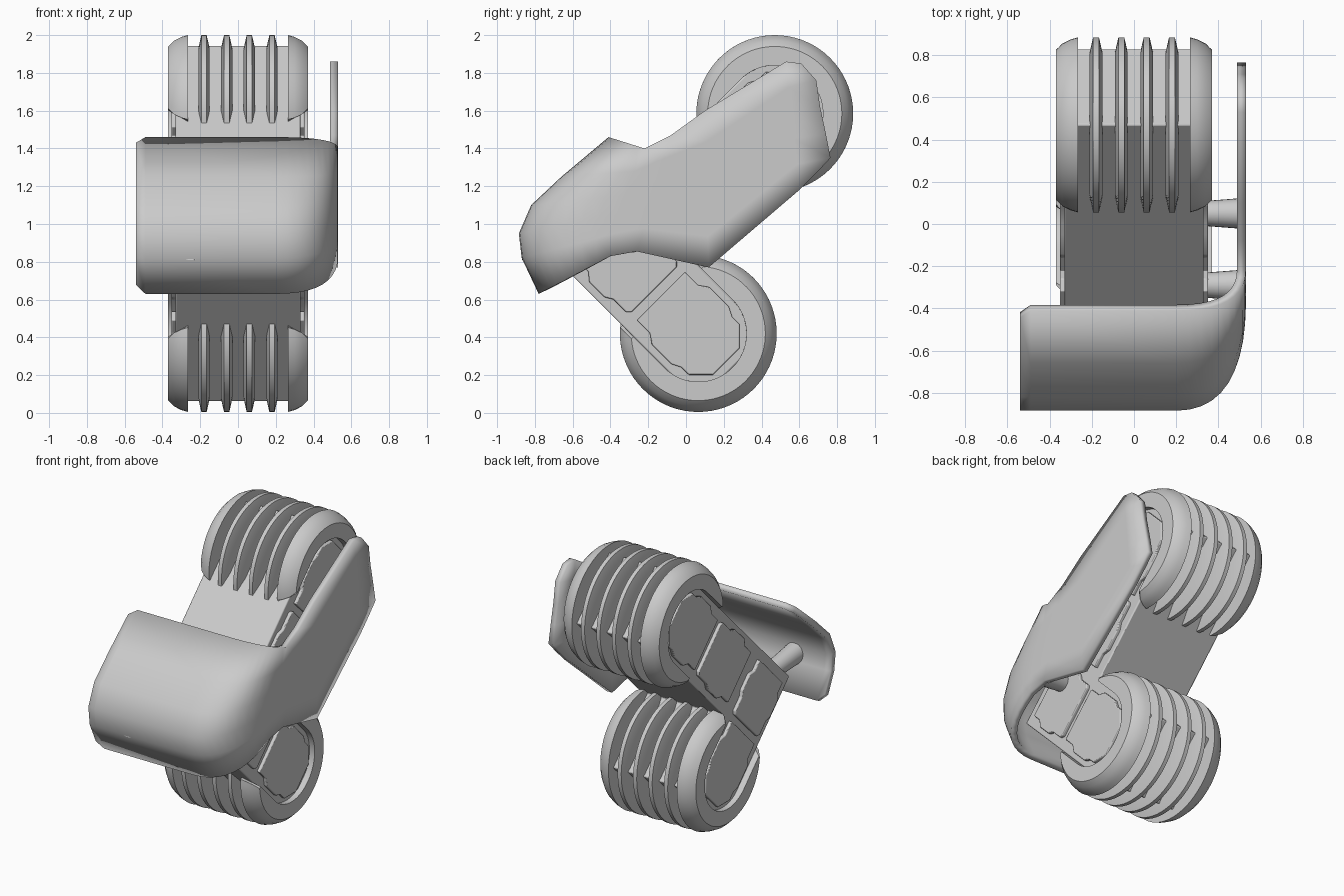
import bpy
import bmesh
from math import pi, sin, cos, asin, radians
from mathutils import Vector

default_cube = bpy.data.objects.get("Cube")
if default_cube:
    bpy.data.objects.remove(default_cube, do_unlink=True)

grey = bpy.data.materials.new("light_grey")
grey.use_nodes = True
grey.diffuse_color = (0.6, 0.6, 0.6, 1)
grey.node_tree.nodes["Principled BSDF"].inputs["Base Color"].default_value = (0.6, 0.6, 0.6, 1)

# Joint layout in the side plane (y, z)
upper_end = Vector((0.47, 1.585))
lower_end = Vector((0.065, 0.42))
knee = Vector((-0.315, 0.80))
upper_dir = Vector((1, 1)).normalized()
lower_dir = Vector((1, -1)).normalized()
half = 0.255


def place(centre, axis, along, across):
    side = Vector((-axis.y, axis.x))
    return centre + axis * along + side * across


def finish(name, verts, faces, recalc=True, angle=35):
    mesh = bpy.data.meshes.new(name)
    bm = bmesh.new()
    made = [bm.verts.new(v) for v in verts]
    for face in faces:
        bm.faces.new([made[i] for i in face])
    if recalc:
        bmesh.ops.recalc_face_normals(bm, faces=bm.faces)
    bm.to_mesh(mesh)
    bm.free()
    obj = bpy.data.objects.new(name, mesh)
    bpy.context.collection.objects.link(obj)
    mesh.materials.append(grey)
    smooth(obj, angle)
    return obj


def smooth(obj, angle):
    bpy.ops.object.select_all(action="DESELECT")
    obj.select_set(True)
    bpy.context.view_layer.objects.active = obj
    bpy.ops.object.shade_smooth_by_angle(angle=radians(angle))


def prism(name, outline, x0, x1):
    n = len(outline)
    verts = [(x, p[0], p[1]) for x in (x0, x1) for p in outline]
    faces = [list(range(n)), list(range(n, 2 * n))]
    faces += [(i, (i + 1) % n, (i + 1) % n + n, i + n) for i in range(n)]
    return finish(name, verts, faces)


def bevel(obj, width):
    mod = obj.modifiers.new("soft_edges", "BEVEL")
    mod.width = width
    mod.segments = 2


# Bent body with a square end inside each pad
corner = Vector((half * 2 ** 0.5, 0))
body = prism("bent_body", [
    place(upper_end, upper_dir, half, half),
    place(upper_end, upper_dir, half, -half),
    knee + corner,
    place(lower_end, lower_dir, half, half),
    place(lower_end, lower_dir, half, -half),
    knee - corner], -0.33, 0.33)
bevel(body, 0.008)


# Side panels with stepped edges
def panel(name, centre, axis, start, end, chamfer):
    span = end - start
    right = [(start, 0.18), (start + span * 0.2, 0.18), (start + span * 0.3, 0.215),
             (start + span * 0.6, 0.215), (start + span * 0.7, 0.19),
             (end - chamfer, 0.19), (end, 0.19 - chamfer)]
    outline = right + [(a, -b) for a, b in reversed(right)]
    points = [place(centre, axis, a, b) for a, b in outline]
    for side, word in ((1, "left"), (-1, "right")):
        obj = prism(f"{word}_{name}", points, side * 0.32, side * 0.352)
        bevel(obj, 0.006)


for word, centre, axis, reach in (("upper", upper_end, upper_dir, -0.80),
                                  ("lower", lower_end, lower_dir, -0.72)):
    panel(word + "_end_panel", centre, axis, -0.28, 0.21, 0.09)
    panel(word + "_mid_panel", centre, axis, reach, -0.33, 0.02)


# Open rings that wrap the body ends: a section of (x, radius) swept around the axis
def wrap(name, centre, axis, section, inner):
    steps = 56
    verts, faces = [], []
    xs = [section[0][0]] + [x for x, _ in section] + [section[-1][0]]
    for i in range(steps + 1):
        f = 2 * i / steps - 1
        ring = []
        for x, r in section:
            t = f * (pi - asin((inner + 0.015) / r))
            ring.append((r * cos(t), r * sin(t), t))
        loop = [p[:2] for p in ring]
        for at, (a, _, t) in ((0, ring[0]), (len(loop) + 1, ring[-1])):
            if abs(t) > pi / 2:
                loop.insert(at, (a, inner if t > 0 else -inner))
            else:
                loop.insert(at, (inner * cos(t), inner * sin(t)))
        for x, (a, b) in zip(xs, loop):
            p = place(centre, axis, a, b)
            verts.append((x, p.x, p.y))
    n = len(xs)
    for i in range(steps):
        for j in range(n):
            k = (j + 1) % n
            faces.append((i * n + j, i * n + k, i * n + n + k, i * n + n + j))
    faces += [list(range(n)), list(range(steps * n, steps * n + n))]
    return finish(name, verts, faces, angle=30)


for word, centre, axis in (("upper", upper_end, upper_dir), ("lower", lower_end, lower_dir)):
    for side, hand in ((1, "left"), (-1, "right")):
        rim = [(0.265, 0.415), (0.30, 0.405), (0.34, 0.385), (0.37, 0.355)]
        wrap(f"{word}_{hand}_rim", centre, axis, [(side * x, r) for x, r in rim], 0.255)
    for i in range(4):
        x = -0.18 + 0.12 * i
        rib = [(x - 0.03, 0.345), (x - 0.014, 0.415), (x + 0.014, 0.415), (x + 0.03, 0.345)]
        wrap(f"{word}_rib_{i + 1}", centre, axis, rib, 0.24)

# Curved guard: rows run from top edge to bottom edge at each station
front = [(-0.41, 1.46), (-0.66, 1.25), (-0.82, 1.10), (-0.885, 0.95), (-0.87, 0.82), (-0.78, 0.63)]
flank = [(-0.22, 1.40), (-0.27, 1.28), (-0.33, 1.15), (-0.36, 1.05), (-0.38, 0.95), (-0.40, 0.83)]
back = [(0.61, 1.85), (0.69, 1.76), (0.71, 1.62), (0.74, 1.48), (0.765, 1.35), (0.70, 1.28)]
rows = len(front)
side_x = 0.53


def straight(top, bottom):
    top, bottom = Vector(top), Vector(bottom)
    return [(side_x, *top.lerp(bottom, i / (rows - 1))) for i in range(rows)]


trimmed = [Vector(p) for p in front]
trimmed[0] = trimmed[0].lerp(trimmed[1], 0.14)
trimmed[-1] = trimmed[-1].lerp(trimmed[-2], 0.25)
stations = [[(-0.54, *p) for p in trimmed], [(-0.49, *p) for p in front]]
bend = 10
for i in range(bend + 1):
    t = i / bend
    column = []
    for f, s in zip(front, flank):
        a, c, b = Vector((0.2, *f)), Vector((side_x, *f)), Vector((side_x, *s))
        column.append(a * (1 - t) ** 2 + c * 2 * t * (1 - t) + b * t * t)
    stations.append(column)
stations += [straight((-0.08, 1.47), (-0.26, 0.855)),
             straight((0.1, 1.6), (0.12, 0.77)),
             straight((0.53, 1.86), (0.6, 1.18)),
             [(side_x, *p) for p in back]]
quads = [(u * rows + v, u * rows + v + 1, (u + 1) * rows + v + 1, (u + 1) * rows + v)
         for u in range(len(stations) - 1) for v in range(rows - 1)]
guard = finish("curved_guard", [p for column in stations for p in column], quads,
               recalc=False, angle=45)
shell = guard.modifiers.new("thickness", "SOLIDIFY")
shell.thickness = 0.042
shell.offset = -1


# Pegs that hold the guard to the body
def peg(name, start, end):
    start, end = Vector(start), Vector(end)
    run = end - start
    bpy.ops.mesh.primitive_cone_add(vertices=24, radius1=0.058, radius2=0.072, depth=run.length,
                                    location=(start + end) / 2,
                                    rotation=run.to_track_quat("Z", "Y").to_euler())
    obj = bpy.context.object
    obj.name = name
    obj.data.materials.append(grey)
    smooth(obj, 40)


peg("upper_side_peg", (0.32, 0.05, 1.16), (0.5, 0.05, 1.16))
peg("knee_side_peg", (0.32, -0.29, 0.92), (0.5, -0.29, 0.92))
peg("knee_front_peg", (-0.25, -0.58, 0.85), (-0.25, -0.86, 0.88))
